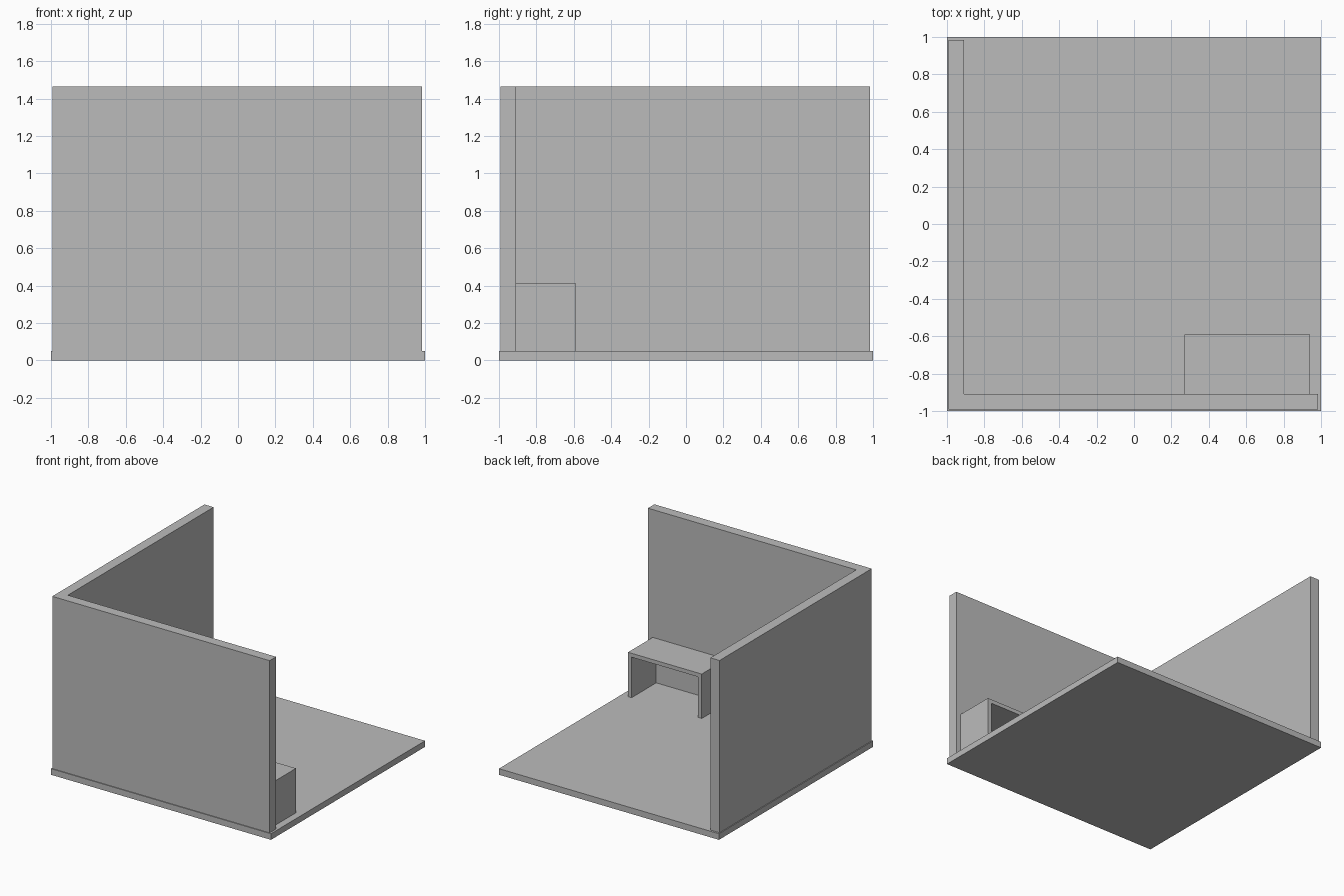
import bpy
import bmesh
from mathutils import Vector

if "Cube" in bpy.data.objects:
    bpy.data.objects.remove(bpy.data.objects["Cube"])

grey = bpy.data.materials.new("plain grey")
grey.diffuse_color = (0.5, 0.5, 0.5, 1)
grey.use_nodes = True
grey.node_tree.nodes["Principled BSDF"].inputs["Base Color"].default_value = grey.diffuse_color


def finish(name, bm):
    bmesh.ops.recalc_face_normals(bm, faces=bm.faces)
    mesh = bpy.data.meshes.new(name)
    bm.to_mesh(mesh)
    bm.free()
    mesh.materials.append(grey)
    obj = bpy.data.objects.new(name, mesh)
    bpy.context.collection.objects.link(obj)


def prism(name, outline, direction):
    """Extrude a closed outline along a direction."""
    bm = bmesh.new()
    face = bm.faces.new([bm.verts.new(p) for p in outline])
    result = bmesh.ops.extrude_face_region(bm, geom=[face], use_keep_orig=True)
    verts = [g for g in result["geom"] if isinstance(g, bmesh.types.BMVert)]
    bmesh.ops.translate(bm, verts=verts, vec=Vector(direction))
    finish(name, bm)


FLOOR, TOP = 0.05, 1.465           # floor surface and wall top
OUT, INN, END = -0.993, -0.91, 0.983  # wall outer face, inner face, free end

# Floor slab
prism("floor", [(-1, -1, 0), (1, -1, 0), (1, 1, 0), (-1, 1, 0)], (0, 0, FLOOR))

# L-shaped pair of walls
corner = [(OUT, OUT), (END, OUT), (END, INN), (INN, INN), (INN, END), (OUT, END)]
prism("walls", [(x, y, FLOOR) for x, y in corner], (0, 0, TOP - FLOOR))

# Desk: U-shaped section with two side panels and a top, against the wall
L, R, H, T = 0.27, 0.94, 0.415, 0.032
arch = [(L, FLOOR), (L, H), (R, H), (R, FLOOR),
        (R - T, FLOOR), (R - T, H - T), (L + T, H - T), (L + T, FLOOR)]
prism("desk", [(x, INN, z) for x, z in arch], (0, 0.32, 0))
